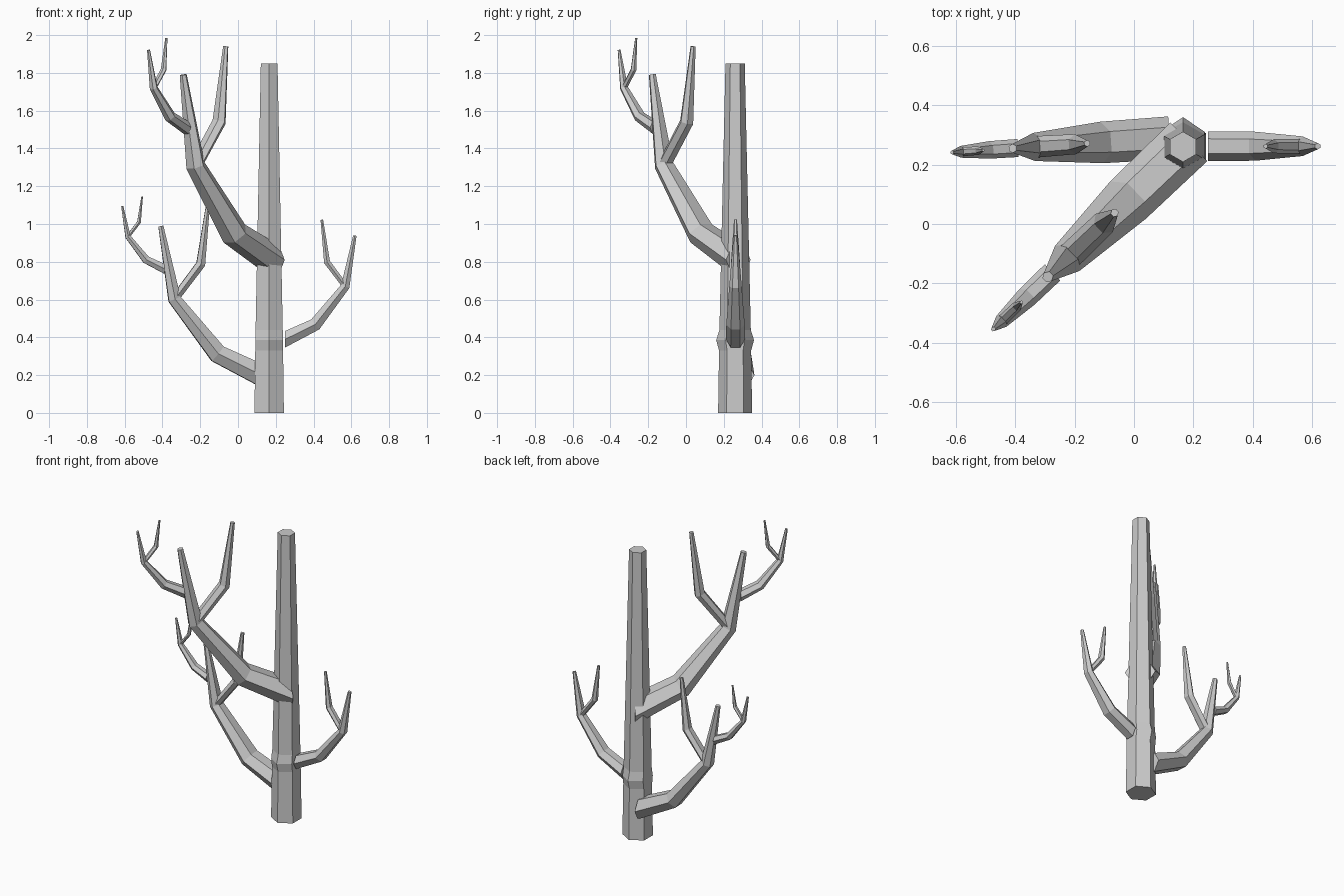
import bpy, math
from mathutils import Vector

if "Cube" in bpy.data.objects:
    bpy.data.objects.remove(bpy.data.objects["Cube"])


def tube(name, rings):
    """Capped hexagonal tube; each ring is (centre, side vector, rise vector)."""
    verts, faces, n = [], [], 6
    for c, s, r in rings:
        for k in range(n):
            a = k * math.tau / n
            verts.append(c + s * math.cos(a) + r * math.sin(a))
    for i in range(len(rings) - 1):
        for k in range(n):
            a, b = i * n + k, i * n + (k + 1) % n
            faces.append((a, b, b + n, a + n))
    faces.append(tuple(reversed(range(n))))
    faces.append(tuple(range(len(verts) - n, len(verts))))
    me = bpy.data.meshes.new(name)
    me.from_pydata(verts, [], faces)
    me.update()
    ob = bpy.data.objects.new(name, me)
    bpy.context.collection.objects.link(ob)
    # consistent outward normals
    import bmesh
    bm = bmesh.new()
    bm.from_mesh(me)
    bmesh.ops.recalc_face_normals(bm, faces=bm.faces)
    bm.to_mesh(me)
    bm.free()
    return ob


# limb layout in its own vertical plane: (outward, up, side radius, in-plane radius)
STEM = [(0, 0, .09, .09), (.284, .14, .087, .07), (.568, .5, .059, .048), (.658, .98, .019, .019)]
FORK = [(.568, .5, .045, .03), (.395, .73, .042, .034), (.346, 1.13, .014, .014)]
TWIG_ROOT, TWIG_SCALE = (.636, .70), .42


def limb(name, root, heading, scale, twig=False):
    root = Vector(root)
    out = Vector((heading[0], heading[1], 0)).normalized()
    up = Vector((0, 0, 1))
    side = up.cross(out)
    for part, path in (("stem", STEM), ("fork", FORK)):
        pts = [Vector((p[0], p[1])) for p in path]
        rings = []
        for i, (u, v, rs, rp) in enumerate(path):
            before = (pts[i] - pts[i - 1]).normalized() if i else None
            after = (pts[i + 1] - pts[i]).normalized() if i + 1 < len(pts) else before
            d = ((before or after) + after).normalized()
            if part == "stem" and i == 0:
                d = Vector((1, 0))        # root is cut vertically
            rise = out * -d.y + up * d.x
            rings.append((root + (out * u + up * v) * scale, side * rs * scale, rise * rp * scale))
        tube(name + "_" + part, rings)
    if twig:
        u, v = TWIG_ROOT
        limb(name + "_twig", root + (out * u + up * v) * scale, heading, scale * TWIG_SCALE)


# trunk, with a slight sideways swelling where the small limb joins
TRUNK = [(0, .09, .09), (.33, .085, .085), (.385, .1, .085), (.44, .083, .083), (1.85, .051, .051)]
tube("trunk", [(Vector((.165, .26, z)), Vector((0, ry, 0)), Vector((rx, 0, 0))) for z, ry, rx in TRUNK])

# limbs
limb("upper_limb", (.185, .277, .81), (-.665, -.637), 1.0, True)
limb("lower_left_limb", (.12, .29, .20), (-.75, -.05), .805, True)
limb("right_limb", (.25, .262, .39), (1, 0), .56)
